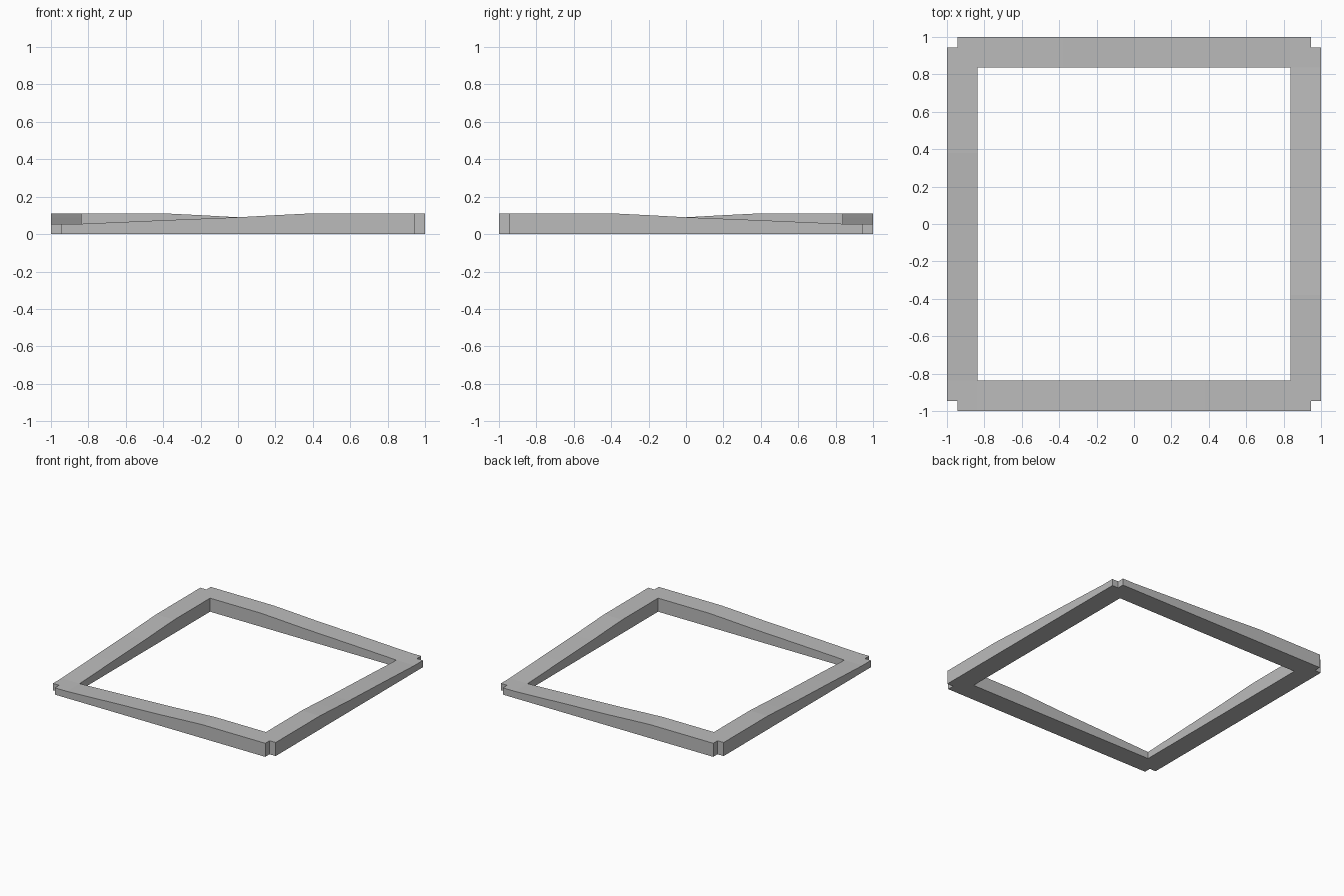
import bpy
import bmesh

cube = bpy.data.objects.get("Cube")
if cube:
    bpy.data.objects.remove(cube)

OUTER, NOTCH, INNER = 1.0, 0.945, 0.837
LOW, HIGH = 0.055, 0.11

# Flat colour of the whole frame
grey = bpy.data.materials.new("grey")
grey.use_nodes = True
colour = (0.5, 0.5, 0.5, 1)
grey.diffuse_color = colour
grey.node_tree.nodes["Principled BSDF"].inputs["Base Color"].default_value = colour

# Height of the top along a rail, from its low corner to its high corner
rise = [(-INNER, LOW), (-0.4, 0.074), (0, 0.09), (0.2, 0.101), (0.38, HIGH), (INNER, HIGH)]

# Cross-sections of one rail: outer point, inner point, top height
sections = [((-NOTCH, -NOTCH), (-INNER, -INNER), LOW),
            ((-NOTCH, -OUTER), (-INNER, -INNER), LOW)]
sections += [((t, -OUTER), (t, -INNER), z) for t, z in rise]
sections += [((NOTCH, -OUTER), (INNER, -INNER), HIGH),
             ((NOTCH, -NOTCH), (INNER, -INNER), HIGH)]


def add_rail(bm, place):
    """Skin the cross-sections, leaving the mitred ends open for welding."""
    loops = []
    for outer, inner, top in sections:
        corners = [(outer, 0), (inner, 0), (inner, top), (outer, top)]
        loops.append([bm.verts.new((*place(*p), z)) for p, z in corners])
    for a, b in zip(loops, loops[1:]):
        for i in range(4):
            j = (i + 1) % 4
            bm.faces.new((a[i], a[j], b[j], b[i]))


# Four rails meeting at notched corners, alternately low and high
bm = bmesh.new()
for place in (lambda x, y: (x, y), lambda x, y: (y, x),
              lambda x, y: (-x, -y), lambda x, y: (-y, -x)):
    add_rail(bm, place)
bmesh.ops.remove_doubles(bm, verts=bm.verts, dist=0.0005)
bmesh.ops.dissolve_degenerate(bm, edges=bm.edges, dist=0.0005)
bmesh.ops.recalc_face_normals(bm, faces=bm.faces)

mesh = bpy.data.meshes.new("square_frame")
bm.to_mesh(mesh)
bm.free()
mesh.materials.append(grey)
frame = bpy.data.objects.new("square_frame", mesh)
bpy.context.collection.objects.link(frame)
